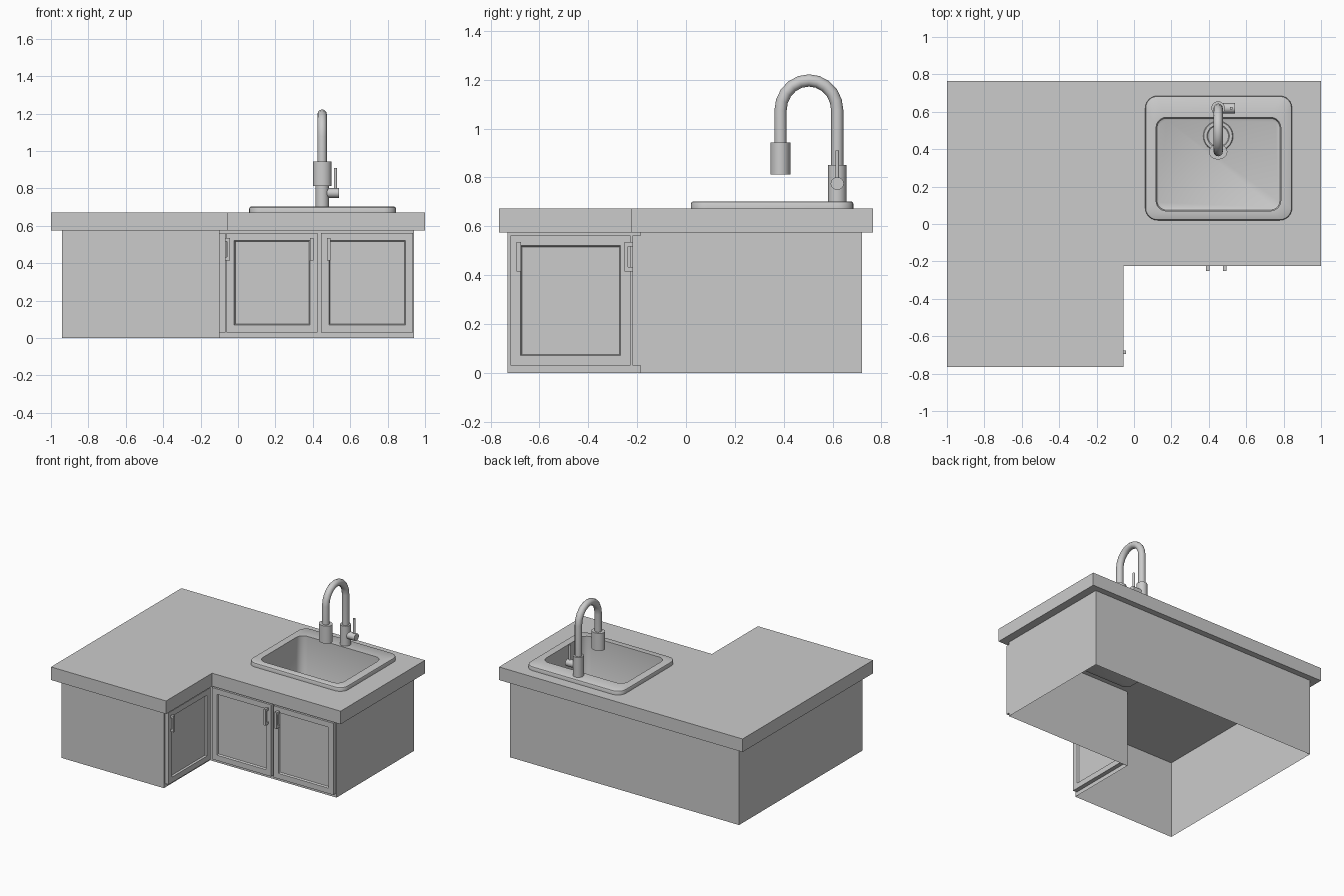
import bpy, bmesh, math
from mathutils import Matrix, Vector

if "Cube" in bpy.data.objects:
    bpy.data.objects.remove(bpy.data.objects["Cube"])


def finish(name, bm, smooth=False):
    mesh = bpy.data.meshes.new(name)
    bm.normal_update()
    bm.to_mesh(mesh)
    bm.free()
    ob = bpy.data.objects.new(name, mesh)
    bpy.context.collection.objects.link(ob)
    if smooth:
        shade(ob)
    return ob


def shade(ob):
    bpy.ops.object.select_all(action='DESELECT')
    ob.select_set(True)
    bpy.context.view_layer.objects.active = ob
    bpy.ops.object.shade_smooth_by_angle(angle=math.radians(35))


def skin(bm, loops, cap_start=False, cap_end=False):
    """Join equal-sized counter-clockwise loops with quads."""
    rings = [[bm.verts.new(p) for p in loop] for loop in loops]
    n = len(rings[0])
    for a, b in zip(rings, rings[1:]):
        for i in range(n):
            j = (i + 1) % n
            bm.faces.new((a[i], a[j], b[j], b[i]))
    if cap_start:
        bm.faces.new(rings[0][::-1])
    if cap_end:
        bm.faces.new(rings[-1])


def prism(name, outline, z0, z1, caps=True):
    bm = bmesh.new()
    skin(bm, [[(x, y, z) for x, y in outline] for z in (z0, z1)], caps, caps)
    return finish(name, bm)


def rounded(x0, x1, y0, y1, r, seg=6):
    pts = []
    corners = ((x1 - r, y1 - r), (x0 + r, y1 - r), (x0 + r, y0 + r), (x1 - r, y0 + r))
    for k, (cx, cy) in enumerate(corners):
        for i in range(seg + 1):
            a = math.pi / 2 * (k + i / seg)
            pts.append((cx + r * math.cos(a), cy + r * math.sin(a)))
    return pts


def box(bm, x0, x1, y0, y1, z0, z1):
    centre = Matrix.Translation(((x0 + x1) / 2, (y0 + y1) / 2, (z0 + z1) / 2))
    return bmesh.ops.create_cube(bm, size=1, matrix=centre @ Matrix.Diagonal((x1 - x0, y1 - y0, z1 - z0, 1)))


def cylinder(name, loc, rx, ry, depth, rot=None, sides=32):
    bm = bmesh.new()
    m = Matrix.Translation(loc) @ (rot or Matrix()) @ Matrix.Diagonal((rx, ry, depth, 1))
    bmesh.ops.create_cone(bm, cap_ends=True, segments=sides, radius1=1, radius2=1, depth=1, matrix=m)
    return finish(name, bm, True)


# L-shaped countertop and open-bottomed cabinet walls
counter = prism("countertop", [(-1, -.765), (-.055, -.765), (-.055, -.225), (1, -.225),
                               (1, .765), (-1, .765)], .575, .672)
prism("cabinet_walls", [(-.94, -.73), (-.098, -.73), (-.098, -.187), (.94, -.187),
                        (.94, .72), (-.94, .72)], 0, .576, caps=False)

# Opening for the sink
cutter = prism("sink_cutter", rounded(.112, .793, .062, .578, .06), .5, .75)
cut = counter.modifiers.new("sink_opening", 'BOOLEAN')
cut.operation, cut.object, cut.solver = 'DIFFERENCE', cutter, 'EXACT'
bpy.context.view_layer.objects.active = counter
bpy.ops.object.modifier_apply(modifier=cut.name)
bpy.data.objects.remove(cutter)

# Sink: outer rim, flat deck, bowl
bm = bmesh.new()
steps = []
for inset, z in ((0, .67), (0, .692), (.003, .699), (.008, .702)):
    steps.append([(x, y, z) for x, y in rounded(.06 + inset, .845 - inset, .02 + inset, .685 - inset, .065 - inset)])
for inset, z in ((0, .702), (0, .415), (.005, .402), (.015, .397)):
    steps.append([(x, y, z) for x, y in rounded(.118 + inset, .785 - inset, .07 + inset, .57 - inset, .055 - inset)])
skin(bm, steps, cap_end=True)
finish("sink", bm, True)

# Drain ring with sunken centre
bm = bmesh.new()
skin(bm, [[(.45 + r * math.cos(i * math.tau / 32), .47 + r * math.sin(i * math.tau / 32), z)
           for i in range(32)] for r, z in ((.08, .397), (.076, .403), (.06, .403), (.055, .399))], cap_end=True)
finish("drain", bm, True)


# Recessed-panel doors with U-shaped pulls; local front is -y
def door(name, width, loc, turn, pull_x, reach):
    place = Matrix.Translation(loc) @ Matrix.Rotation(turn, 4, 'Z')
    bm = bmesh.new()
    box(bm, -width / 2, width / 2, -.031, 0, .03, .562)
    bm.normal_update()
    front = [f for f in bm.faces if f.normal.y < -.9]
    bmesh.ops.inset_region(bm, faces=front, thickness=.057)
    bmesh.ops.inset_region(bm, faces=front, thickness=.008, depth=-.012)
    bm.transform(place)
    finish(name, bm)
    bm = bmesh.new()
    x0, x1, y = pull_x - .009, pull_x + .009, -.031 - reach
    box(bm, x0, x1, y, y + .015, .415, .535)
    for z in (.415, .517):
        box(bm, x0, x1, y + .015, -.03, z, z + .018)
    bm.transform(place)
    finish(name + "_pull", bm)


door("left_sink_door", .485, (.182, -.187, 0), 0, .213, .034)
door("right_sink_door", .49, (.69, -.187, 0), 0, -.205, .034)
door("side_door", .491, (-.098, -.4725, 0), math.pi / 2, -.2125, .024)

# Faucet: body, gooseneck, spray head, side valve and lever
cylinder("faucet_body", (.45, .619, .775), .036, .037, .15)
path = [(.45, .619, .80)]
for i in range(11):
    a = math.pi * i / 10
    path.append((.45, .503 + .116 * math.cos(a), 1.075 + .122 * math.sin(a)))
path.append((.45, .387, .90))
curve = bpy.data.curves.new("gooseneck", 'CURVE')
curve.dimensions = '3D'
curve.bevel_depth, curve.bevel_resolution, curve.use_fill_caps = .025, 4, True
spline = curve.splines.new('POLY')
spline.points.add(len(path) - 1)
for point, co in zip(spline.points, path):
    point.co = (*co, 1)
neck = bpy.data.objects.new("gooseneck", curve)
bpy.context.collection.objects.link(neck)
bpy.ops.object.select_all(action='DESELECT')
neck.select_set(True)
bpy.context.view_layer.objects.active = neck
bpy.ops.object.convert(target='MESH')
shade(bpy.context.view_layer.objects.active)
cylinder("spray_head", (.45, .386, .878), .049, .041, .13)
cylinder("valve", (.507, .619, .775), .026, .027, .066, Matrix.Rotation(math.pi / 2, 4, 'Y'), 24)
cylinder("lever", (.521, .619, .845), .009, .008, .13, sides=16)
